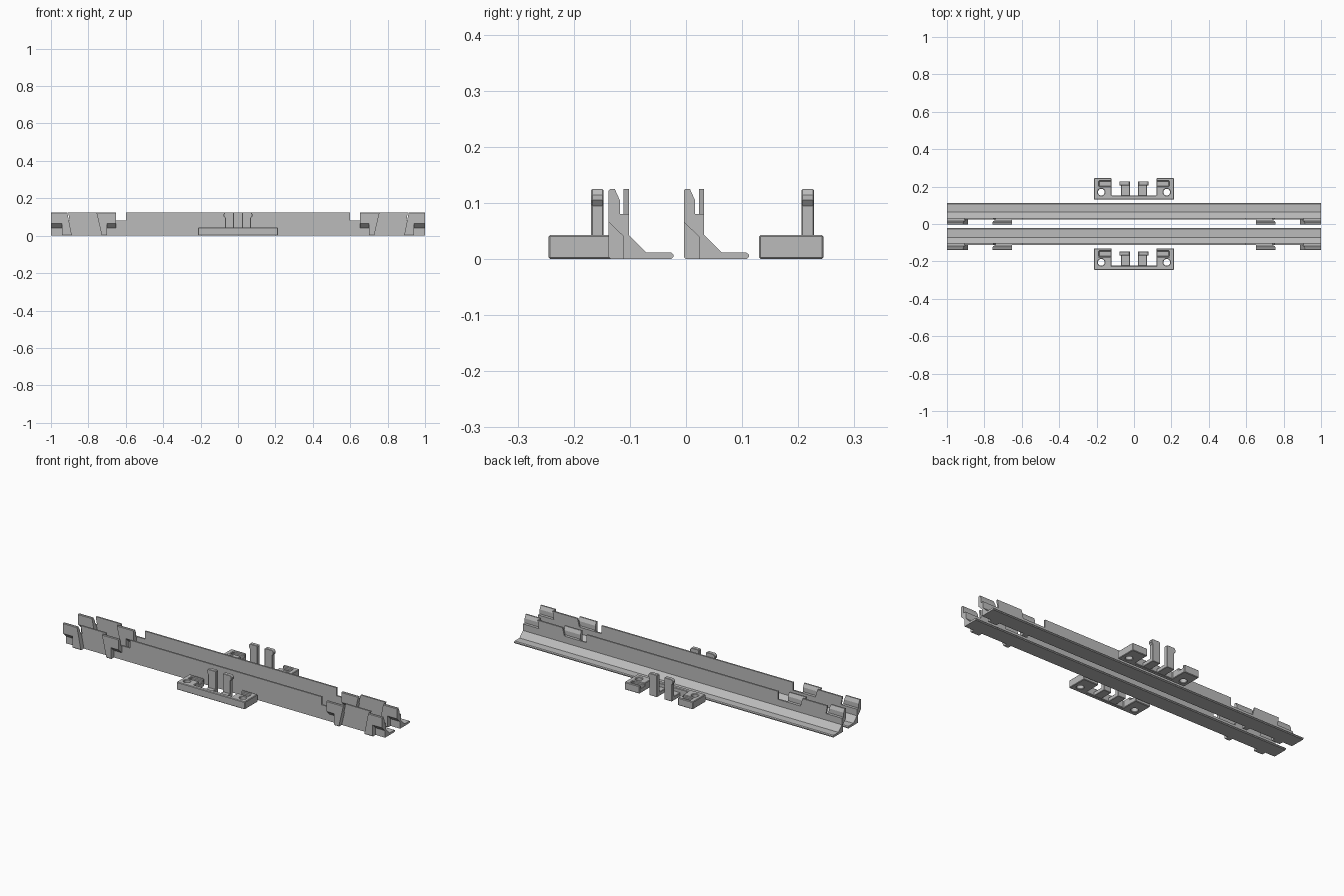
import bpy, bmesh, math

if "Cube" in bpy.data.objects:
    bpy.data.objects.remove(bpy.data.objects["Cube"])

grey = bpy.data.materials.new("plain grey")
grey.diffuse_color = (0.5, 0.5, 0.5, 1)
grey.use_nodes = True
grey.node_tree.nodes["Principled BSDF"].inputs["Base Color"].default_value = grey.diffuse_color


def finish(name, bm, y=0.0, bevel=0.0):
    bmesh.ops.recalc_face_normals(bm, faces=bm.faces)
    me = bpy.data.meshes.new(name)
    bm.to_mesh(me)
    bm.free()
    me.materials.append(grey)
    ob = bpy.data.objects.new(name, me)
    ob.location.y = y
    bpy.context.collection.objects.link(ob)
    if bevel:
        m = ob.modifiers.new("edge", 'BEVEL')
        m.width = bevel
        m.segments = 1
        m.limit_method = 'ANGLE'
        m.angle_limit = math.radians(50)
    return ob


def loft(bm, ring_a, ring_b):
    a = [bm.verts.new(p) for p in ring_a]
    b = [bm.verts.new(p) for p in ring_b]
    n = len(a)
    bm.faces.new(a)
    bm.faces.new(b[::-1])
    for i in range(n):
        bm.faces.new((a[i], b[i], b[(i + 1) % n], a[(i + 1) % n]))


def along_x(bm, yz, x0, x1):
    """Extrude a yz profile; x0 and x1 are functions of height."""
    loft(bm, [(x0(z), y, z) for y, z in yz], [(x1(z), y, z) for y, z in yz])


def along_y(bm, xz, y0, y1):
    loft(bm, [(x, y0, z) for x, z in xz], [(x, y1, z) for x, z in xz])


def along_z(bm, xy, z0, z1):
    loft(bm, [(x, y, z0) for x, y in xy], [(x, y, z1) for x, y in xy])


def rect(a0, a1, b0, b1):
    return [(a0, b0), (a1, b0), (a1, b1), (a0, b1)]


TOP, STEP = 0.125, 0.08
FLANGE = [(0.023, 0), (0.108, 0), (0.112, 0.004), (0.112, 0.008), (0.107, 0.012),
          (0.063, 0.012), (0.032, 0.043), (0.023, 0.043)]
HOOK = [(-0.004, 0.066), (0.023, 0.04), (0.023, STEP), (0.016, STEP),
        (0.016, 0.105), (0.007, TOP), (-0.001, TOP), (-0.004, 0.122)]
LEG = [(0.0, 0), (0.023, 0), (0.023, STEP), (-0.004, STEP), (-0.004, 0.004)]

# half outline of the notched wall, from centre to end
HALF = [(0.6, TOP), (0.6, STEP), (0.74, STEP), (0.752, TOP),
        (0.908, TOP), (0.9, STEP), (1.0, STEP), (1.0, 0)]

for label, y in (("front", -0.134), ("back", 0.0)):
    # angled rail: foot flange with fillet
    bm = bmesh.new()
    along_x(bm, FLANGE, lambda z: -1.0, lambda z: 1.0)
    finish(label + "_rail_flange", bm, y)
    # upright wall with notches
    bm = bmesh.new()
    along_y(bm, HALF + [(-x, z) for x, z in reversed(HALF)], 0.023, 0.032)
    finish(label + "_rail_wall", bm, y)
    # snap clips: (slanted edge at bottom, at top, leg edge, far edge)
    bm = bmesh.new()
    for s in (-1, 1):
        for lo, hi, leg, far in ((0.888, 0.913, 0.94, 1.0), (0.728, 0.757, 0.7, 0.651)):
            slant = lambda z: s * (lo + (hi - lo) * z / TOP)
            along_x(bm, HOOK, slant, lambda z: s * far)
            along_x(bm, LEG, slant, lambda z: s * leg)
    finish(label + "_rail_clips", bm, y)

POST = [(0.022, 0), (0.07, 0), (0.07, 0.095), (0.078, 0.105),
        (0.078, 0.114), (0.07, TOP), (0.026, TOP), (0.022, 0.121)]

for label, y in (("front", -0.245), ("back", 0.13)):
    # U-shaped bracket body
    bm = bmesh.new()
    along_z(bm, [(-0.214, 0), (0.214, 0), (0.214, 0.115), (0.12, 0.115), (0.12, 0.022),
                 (-0.12, 0.022), (-0.12, 0.115), (-0.214, 0.115)], 0, 0.043)
    body = finish(label + "_bracket", bm, y)
    # screw holes and corner pockets cut from the body
    bm = bmesh.new()
    for s in (-1, 1):
        ring = [(s * 0.175 + 0.018 * math.cos(i * math.pi / 12),
                 0.04 + 0.018 * math.sin(i * math.pi / 12)) for i in range(24)]
        along_z(bm, ring, -0.05, 0.1)
        along_z(bm, rect(*sorted((s * 0.187, s * 0.11)), 0.07, 0.1), 0.028, 0.1)
    cutter = finish(label + "_bracket_cutter", bm, y)
    cutter.hide_render = True
    cutter.hide_viewport = True
    cut = body.modifiers.new("cut", 'BOOLEAN')
    cut.operation = 'DIFFERENCE'
    cut.object = cutter
    cut.solver = 'EXACT'
    edge = body.modifiers.new("edge", 'BEVEL')
    edge.width = 0.003
    edge.segments = 1
    edge.limit_method = 'ANGLE'
    edge.angle_limit = math.radians(50)
    # sprung posts on short arms
    bm = bmesh.new()
    for s in (-1, 1):
        along_y(bm, [(s * x, z) for x, z in POST], 0.076, 0.098)
        along_y(bm, [(s * x, z) for x, z in rect(0.022, 0.07, 0, 0.022)], 0.02, 0.08)
    finish(label + "_bracket_posts", bm, y, 0.002)
